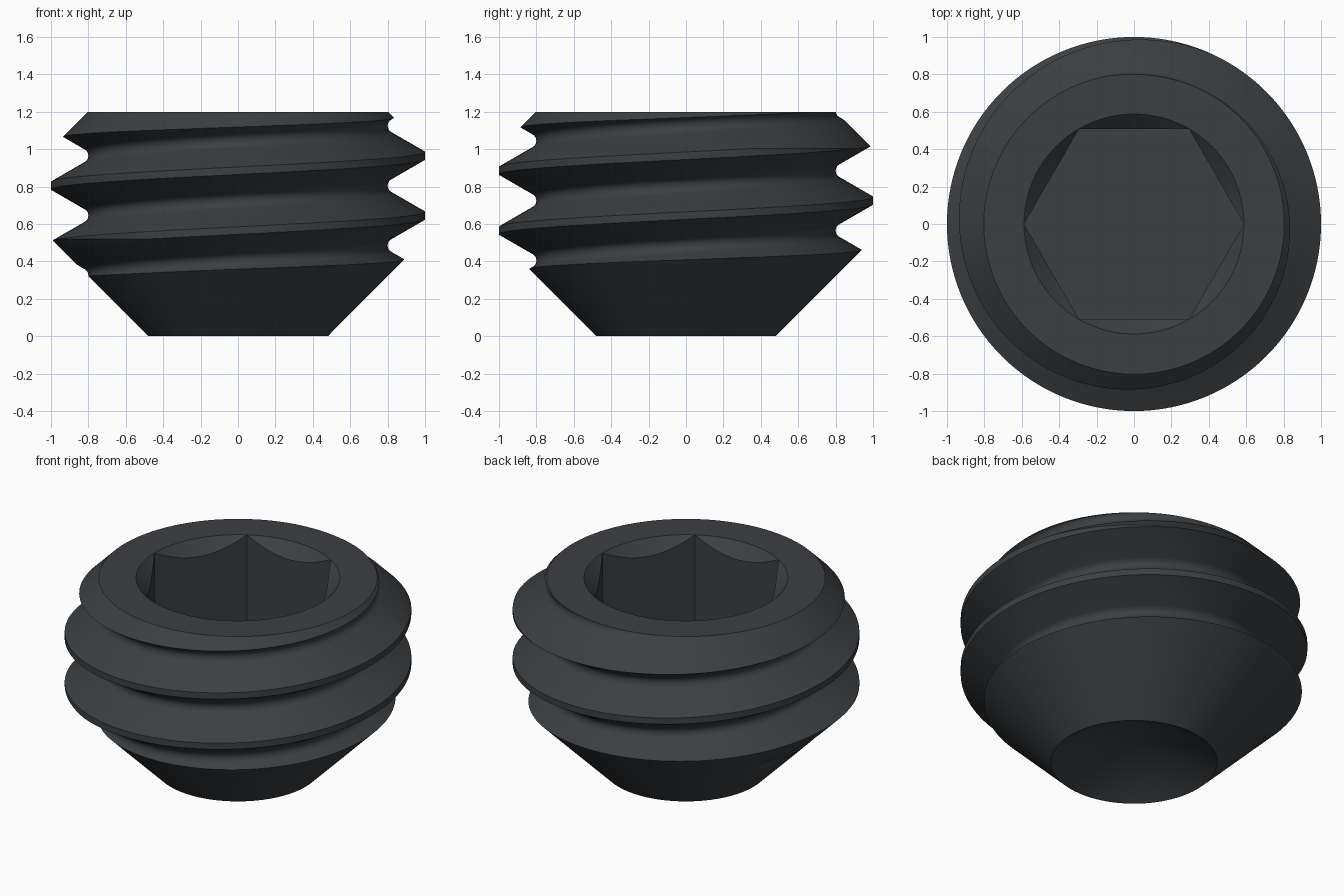
import bpy, bmesh, math

if "Cube" in bpy.data.objects:
    bpy.data.objects.remove(bpy.data.objects["Cube"])

N = 128          # segments around
P = 0.32         # thread pitch


def to_object(name, bm):
    bmesh.ops.recalc_face_normals(bm, faces=bm.faces)
    me = bpy.data.meshes.new(name)
    bm.to_mesh(me)
    bm.free()
    ob = bpy.data.objects.new(name, me)
    bpy.context.collection.objects.link(ob)
    return ob


def helical_thread(name, z_start, turns):
    # One pitch of the profile: flat crest, 60 degree flanks, rounded root
    apex, rho = 0.757, 0.043
    prof = [(1.0, -0.02), (1.0, 0.02)]
    for k in range(9):
        a = math.radians(60 - 15 * k)
        prof.append((apex + 2 * rho - rho * math.cos(a), P / 2 - rho * math.sin(a)))
    pts = [(r, z_start + t * P + z) for t in range(turns) for r, z in prof]
    pts.append((1.0, z_start + turns * P - 0.02))
    bm = bmesh.new()
    cols = []
    for i in range(N + 1):
        a = 2 * math.pi * i / N
        cols.append([bm.verts.new((r * math.cos(a), r * math.sin(a), z + P * i / N))
                     for r, z in pts])
    for c, d in zip(cols, cols[1:]):
        for j in range(len(pts) - 1):
            bm.faces.new((c[j], d[j], d[j + 1], c[j + 1]))
    bmesh.ops.remove_doubles(bm, verts=bm.verts, dist=1e-4)
    # Close both helical ends with fans to the axis
    z_low = z_start + P / 2
    z_high = z_low + turns * P
    centres = [bm.verts.new((0, 0, z_low)), bm.verts.new((0, 0, z_high))]
    for e in [e for e in bm.edges if e.is_boundary]:
        c = centres[0] if e.verts[0].co.z < 0.6 else centres[1]
        bm.faces.new((e.verts[0], e.verts[1], c))
    return to_object(name, bm)


def lathe(name, prof):
    bm = bmesh.new()
    vs = [bm.verts.new((r, 0, z)) for r, z in prof]
    es = [bm.edges.new(p) for p in zip(vs, vs[1:])]
    bmesh.ops.spin(bm, geom=vs + es, axis=(0, 0, 1), cent=(0, 0, 0),
                   angle=2 * math.pi, steps=N, use_merge=True)
    bmesh.ops.remove_doubles(bm, verts=bm.verts, dist=1e-5)
    return to_object(name, bm)


def prism(name, radius, sides, z0, z1):
    bm = bmesh.new()
    ring = [bm.verts.new((radius * math.cos(2 * math.pi * i / sides),
                          radius * math.sin(2 * math.pi * i / sides), z0))
            for i in range(sides)]
    f = bm.faces.new(ring)
    top = bmesh.ops.extrude_face_region(bm, geom=[f])["geom"]
    for v in top:
        if isinstance(v, bmesh.types.BMVert):
            v.co.z = z1
    if f.is_valid and len(bm.faces) < sides + 2:
        bm.faces.new(ring)
    return to_object(name, bm)


def boolean(ob, cutter, op):
    m = ob.modifiers.new(op.title(), "BOOLEAN")
    m.operation = op
    m.solver = "EXACT"
    m.object = cutter
    bpy.context.view_layer.objects.active = ob
    bpy.ops.object.modifier_apply(modifier=m.name)
    bpy.data.objects.remove(cutter, do_unlink=True)


# Threaded body
screw = helical_thread("set_screw", 0.645 - 4 * P, 7)

# Envelope: cup point, lower cone, top chamfer and socket countersink
envelope = lathe("envelope", [(0, 0.277), (0.48, 0), (1.05, 0.57), (1.05, 0.953),
                              (0.803, 1.2), (0.588, 1.2), (0, 0.612)])
boolean(screw, envelope, "INTERSECT")

# Hex socket
boolean(screw, prism("hex_cutter", 0.588, 6, 0.5, 1.4), "DIFFERENCE")

# Dark finish and shading
mat = bpy.data.materials.new("black_steel")
mat.diffuse_color = (0.045, 0.05, 0.055, 1)
mat.use_nodes = True
mat.node_tree.nodes["Principled BSDF"].inputs["Base Color"].default_value = mat.diffuse_color
screw.data.materials.clear()
screw.data.materials.append(mat)
bpy.ops.object.select_all(action="DESELECT")
screw.select_set(True)
bpy.context.view_layer.objects.active = screw
bpy.ops.object.shade_smooth_by_angle(angle=math.radians(25))
